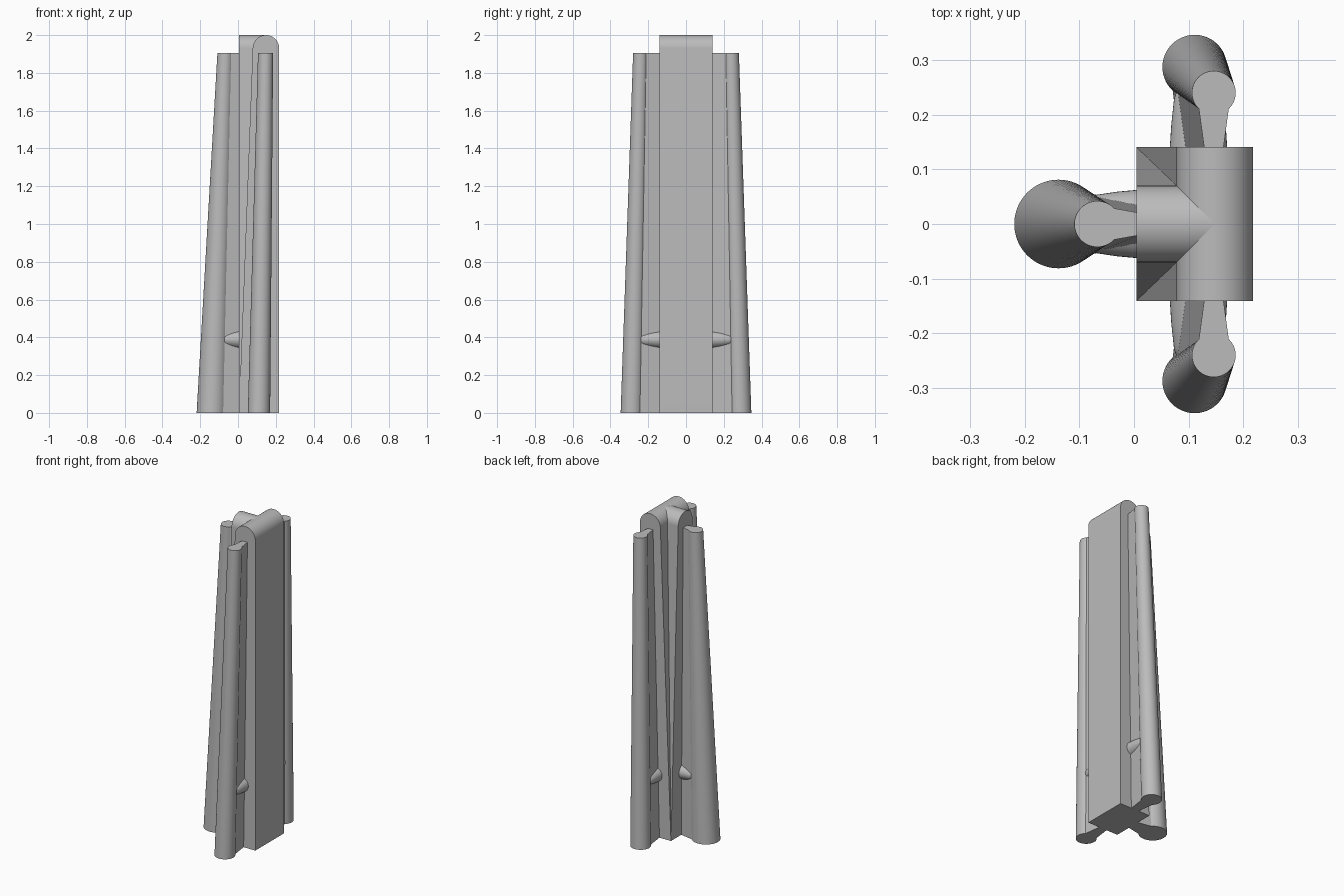
import bpy, bmesh, math
from mathutils import Matrix

if "Cube" in bpy.data.objects:
    bpy.data.objects.remove(bpy.data.objects["Cube"])

grey = bpy.data.materials.new("plain grey")
grey.diffuse_color = (0.5, 0.5, 0.5, 1)
grey.use_nodes = True
grey.node_tree.nodes["Principled BSDF"].inputs["Base Color"].default_value = grey.diffuse_color


def loft(name, rings, matrix=Matrix()):
    """Skin a list of equal-length point rings and cap both ends."""
    bm = bmesh.new()
    rows = [[bm.verts.new(p) for p in ring] for ring in rings]
    n = len(rows[0])
    for a, b in zip(rows, rows[1:]):
        for i in range(n):
            j = (i + 1) % n
            bm.faces.new((a[i], a[j], b[j], b[i]))
    bm.faces.new(rows[0][::-1])
    bm.faces.new(rows[-1])
    bmesh.ops.transform(bm, matrix=matrix, verts=bm.verts)
    bmesh.ops.recalc_face_normals(bm, faces=bm.faces)
    mesh = bpy.data.meshes.new(name)
    bm.to_mesh(mesh)
    bm.free()
    mesh.materials.append(grey)
    obj = bpy.data.objects.new(name, mesh)
    bpy.context.collection.objects.link(obj)
    bpy.ops.object.select_all(action='DESELECT')
    obj.select_set(True)
    bpy.context.view_layer.objects.active = obj
    bpy.ops.object.shade_smooth_by_angle(angle=math.radians(30))
    return obj


def round_top(left, right, centre, radius=0.07, z=1.93, steps=32):
    """Upright profile with a half-round top: (across, height) pairs."""
    arc = [(centre + radius * math.cos(math.pi * i / steps),
            z + radius * math.sin(math.pi * i / steps)) for i in range(steps + 1)]
    return [(left, 0), (right, 0)] + arc


# Main slab, with one upright face and one sloping face
slab = round_top(0.005, 0.218, 0.148)
loft("main_slab", [[(x, y, z) for x, z in slab] for y in (-0.141, 0.141)])

# Wedge rib joining the slab's sloping face
rib = round_top(-0.14, 0.14, 0)
loft("wedge_rib", [[(x, y, z) for y, z in rib] for x in (0.005, 0.148)])


def tube_ring(u, v, z, r, end_u, end_half, steps=64):
    """Round tube section with a narrowing web running to end_u."""
    a0 = math.radians(43)
    ring = [(end_u, v + end_half, z)]
    for i in range(steps + 1):
        a = a0 + (2 * math.pi - 2 * a0) * i / steps
        ring.append((u + r * math.cos(a), v + r * math.sin(a), z))
    return ring + [(end_u, v - end_half, z)]


def knob_rings(u0, u1, v, z, half_v, half_z, steps=40):
    """Tapered oval boss with a softly rounded tip."""
    rings = []
    for t, s in ((0, 1), (0.45, 0.9), (0.86, 0.76), (0.95, 0.68), (0.985, 0.58), (1, 0.45)):
        # the boss narrows more in height than in width
        sv = s ** 0.6
        rings.append([(u0 + (u1 - u0) * t,
                       v + half_v * sv * math.cos(2 * math.pi * i / steps),
                       z + half_z * s * math.sin(2 * math.pi * i / steps))
                      for i in range(steps)])
    return rings


# Rear tapered tube, web and boss
loft("rear_tube", [tube_ring(-0.138, 0, 0, 0.081, 0.012, 0.038),
                   tube_ring(-0.067, 0, 1.905, 0.042, 0.012, 0.020)])
loft("rear_boss", knob_rings(0.012, -0.082, 0, 0.388, 0.063, 0.053))

# Side tubes, webs and bosses: local u points along y, local v along x
for name, sign in (("front", 1), ("back", -1)):
    place = Matrix(((0, 1, 0, 0), (sign, 0, 0, 0), (0, 0, 1, 0), (0, 0, 0, 1)))
    loft(name + "_tube", [tube_ring(-0.287, 0.111, 0, 0.059, -0.135, 0.026),
                          tube_ring(-0.24, 0.146, 1.905, 0.040, -0.135, 0.017)], place)
    loft(name + "_boss", knob_rings(-0.132, -0.243, 0.118, 0.388, 0.053, 0.048), place)
